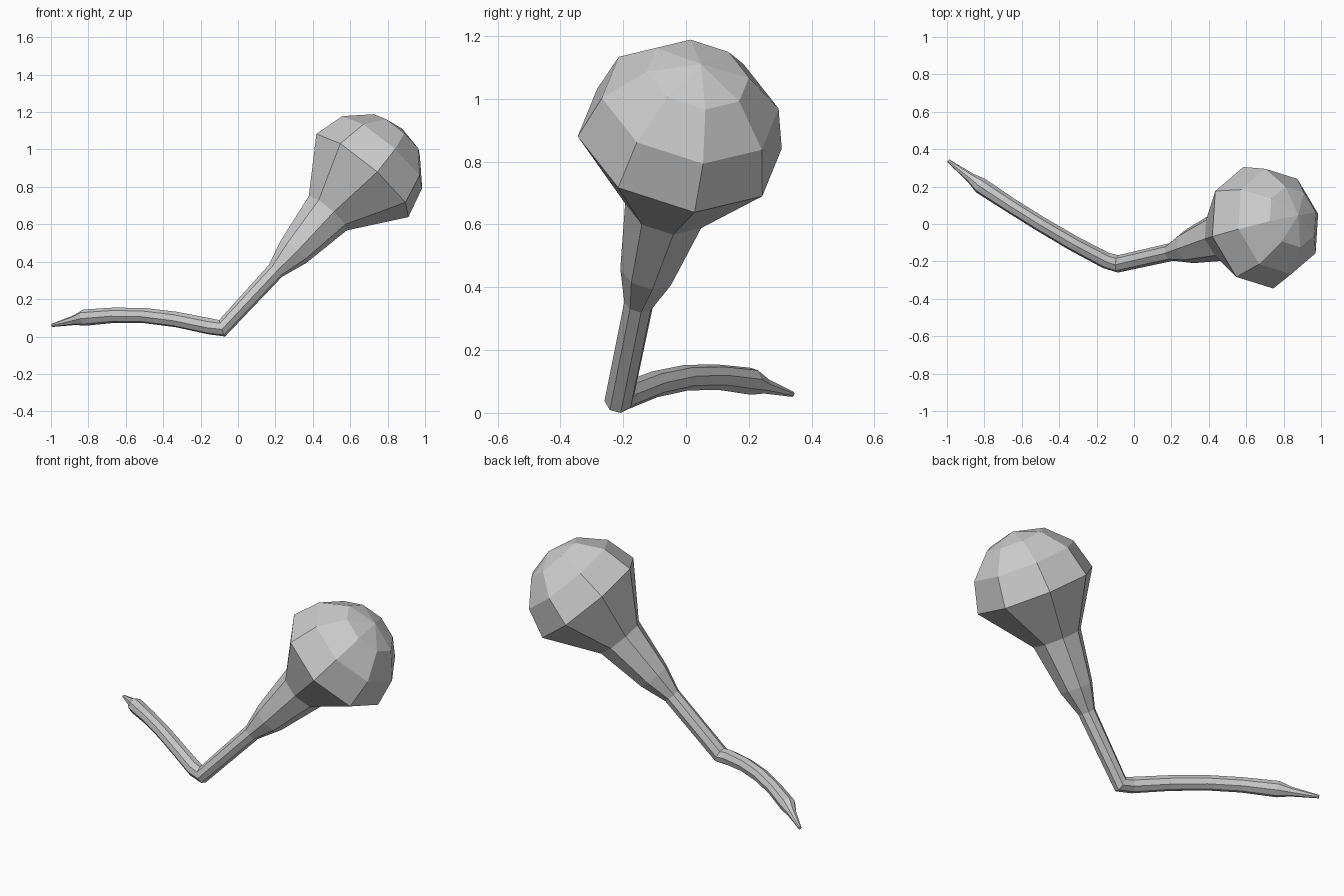
import bpy, bmesh, math
from mathutils import Vector

if "Cube" in bpy.data.objects:
    bpy.data.objects.remove(bpy.data.objects["Cube"])

SIDES = 8
AXIS = Vector((0.635, 0.2, 0.745)).normalized()
HEAD = Vector((0.665, -0.02, 0.862))
HEAD_R = 0.335

# Each station: centre, radius. Listed from the head down to the tail tip.
stations = []

# Rounded head cap, then its widest ring
for elev in (60, 30, 0):
    a = math.radians(elev)
    stations.append((HEAD + AXIS * HEAD_R * math.sin(a), HEAD_R * math.cos(a), AXIS))

# Flaring neck and slim stem
for c, r in (((0.48, -0.06, 0.66), 0.138), ((0.297, -0.12, 0.455), 0.092),
             ((0.2, -0.15, 0.352), 0.048)):
    stations.append((Vector(c), r, AXIS))

# Sharp bend, arched tail and pointed tip
path = [((-0.085, -0.213, 0.045), 0.047), ((-0.15, -0.195, 0.055), 0.044),
        ((-0.33, -0.1, 0.092), 0.042), ((-0.5, 0.0, 0.113), 0.041),
        ((-0.66, 0.1, 0.115), 0.041), ((-0.82, 0.205, 0.102), 0.044),
        ((-0.875, 0.248, 0.088), 0.026), ((-0.993, 0.338, 0.061), 0.009)]
pts = [Vector(c) for c, r in path]
prev = stations[-1][0]
for i, (c, r) in enumerate(path):
    before = prev if i == 0 else pts[i - 1]
    after = pts[min(i + 1, len(pts) - 1)]
    t = (pts[i] - before).normalized()
    if i < len(pts) - 1:
        t += (after - pts[i]).normalized()
    stations.append((pts[i], r, -t.normalized()))

# Loft the rings, carrying the frame along so the edges do not twist
bm = bmesh.new()
u = Vector((0.24, -0.97, 0.06))
u = (u - AXIS * u.dot(AXIS)).normalized()
tangent = AXIS
rings = []
for c, r, t in stations:
    u = tangent.rotation_difference(t) @ u
    tangent = t
    v = t.cross(u)
    rings.append([bm.verts.new(c + r * (u * math.cos(a) + v * math.sin(a)))
                  for a in (2 * math.pi * k / SIDES for k in range(SIDES))])
for a, b in zip(rings, rings[1:]):
    for k in range(SIDES):
        n = (k + 1) % SIDES
        bm.faces.new((a[k], a[n], b[n], b[k]))

# Close the head with a pole and the tail with a small cap
pole = bm.verts.new(HEAD + AXIS * HEAD_R)
for k in range(SIDES):
    bm.faces.new((pole, rings[0][(k + 1) % SIDES], rings[0][k]))
bm.faces.new(rings[-1])

# Rest on the ground
low = min(vert.co.z for vert in bm.verts)
bmesh.ops.translate(bm, verts=bm.verts, vec=(0, 0, -low))
bmesh.ops.recalc_face_normals(bm, faces=bm.faces)
mesh = bpy.data.meshes.new("round_headed_stalk")
bm.to_mesh(mesh)
bm.free()
bpy.context.collection.objects.link(bpy.data.objects.new("round_headed_stalk", mesh))
